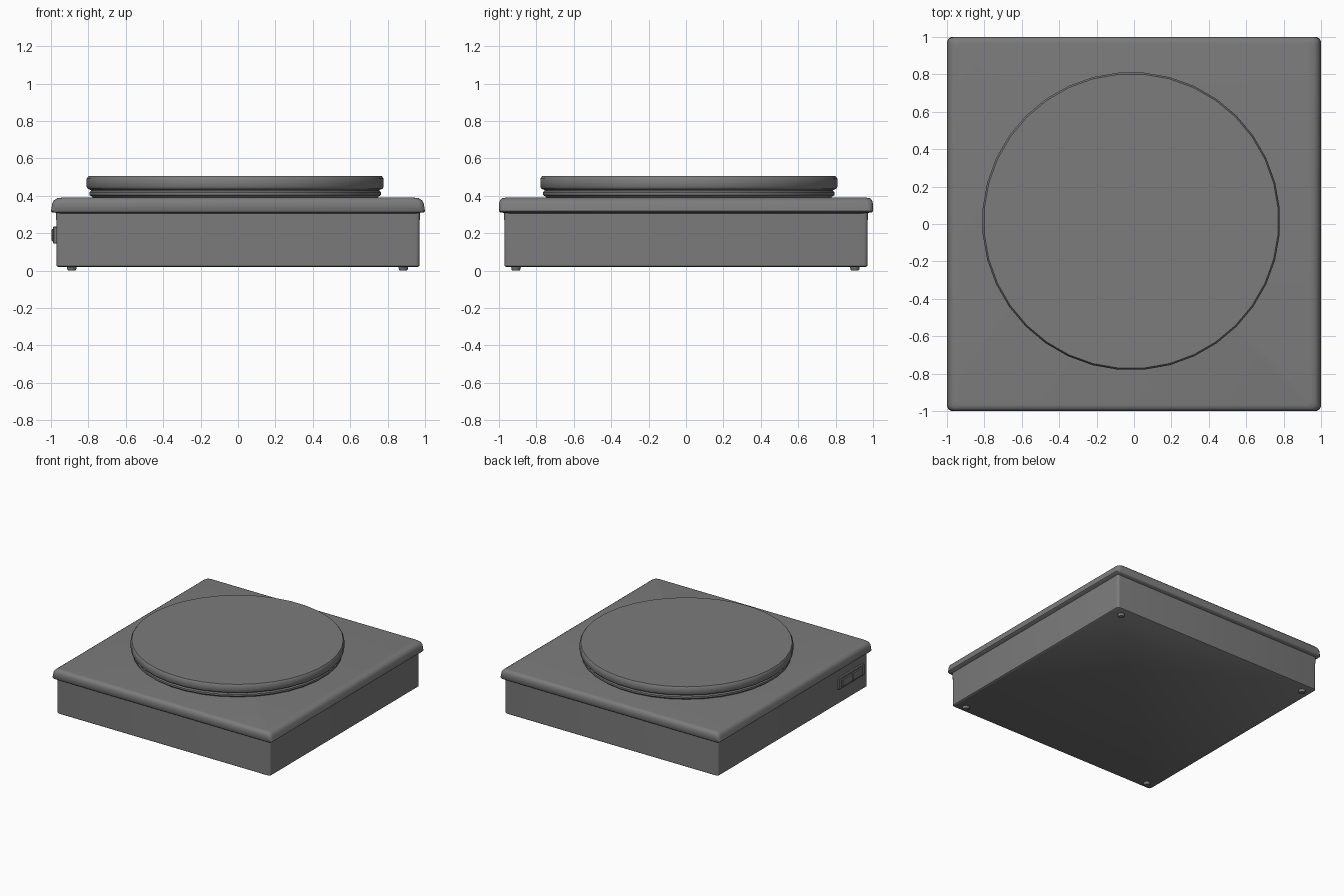
import bpy, bmesh, math

cube = bpy.data.objects.get("Cube")
if cube:
    bpy.data.objects.remove(cube, do_unlink=True)

grey = bpy.data.materials.new("mid grey")
grey.use_nodes = True
colour = (0.2, 0.2, 0.2, 1)
grey.diffuse_color = colour
grey.node_tree.nodes["Principled BSDF"].inputs["Base Color"].default_value = colour


def finish(name, bm, angle=35):
    bmesh.ops.recalc_face_normals(bm, faces=bm.faces)
    mesh = bpy.data.meshes.new(name)
    bm.to_mesh(mesh)
    bm.free()
    obj = bpy.data.objects.new(name, mesh)
    bpy.context.collection.objects.link(obj)
    mesh.materials.append(grey)
    bpy.ops.object.select_all(action='DESELECT')
    obj.select_set(True)
    bpy.context.view_layer.objects.active = obj
    bpy.ops.object.shade_smooth_by_angle(angle=math.radians(angle))
    return obj


def loft(name, loops, angle=35):
    """Skin a stack of closed loops and cap both ends."""
    bm = bmesh.new()
    rings = [[bm.verts.new(p) for p in loop] for loop in loops]
    n = len(rings[0])
    for a, b in zip(rings, rings[1:]):
        for i in range(n):
            j = (i + 1) % n
            bm.faces.new((a[i], a[j], b[j], b[i]))
    bm.faces.new(rings[0])
    bm.faces.new(rings[-1])
    return finish(name, bm, angle)


def rounded_rect(hx, hy, z, r, steps=4):
    pts = []
    for q, (sx, sy) in enumerate(((1, 1), (-1, 1), (-1, -1), (1, -1))):
        for k in range(steps + 1):
            a = math.pi / 2 * (q + k / steps)
            pts.append((sx * (hx - r) + r * math.cos(a),
                        sy * (hy - r) + r * math.sin(a), z))
    return pts


def circle(cx, cy, r, z, n):
    return [(cx + r * math.cos(2 * math.pi * (i + .5) / n),
             cy + r * math.sin(2 * math.pi * (i + .5) / n), z) for i in range(n)]


def box(name, centre, size, bevel):
    bm = bmesh.new()
    bmesh.ops.create_cube(bm, size=1)
    for v in bm.verts:
        v.co = [c + p * s for c, p, s in zip(centre, v.co, size)]
    bmesh.ops.bevel(bm, geom=bm.edges[:], offset=bevel, segments=1, affect='EDGES')
    return finish(name, bm, 20)


# Base housing
loft("base_housing", [rounded_rect(h, h, z, .02) for h, z in
                      ((.962, .02), (.97, .026), (.972, .31))])

# Lid with softened rim
lid = ((.968, .968, .302), (.976, .978, .31), (.994, .995, .312), (1, 1, .318),
       (.993, .999, .36), (.985, .995, .375), (.968, .985, .387), (.945, .968, .39))
loft("lid", [rounded_rect(x, y, z, .03) for x, y, z in lid], 50)

# Round plate with a groove and a collar below it
plate = ((.76, .385), (.768, .396), (.782, .404), (.782, .419), (.774, .427),
         (.774, .431), (.79, .437), (.797, .447), (.797, .492), (.788, .505))
loft("round_plate", [circle(-.015, .015, r, z, 36) for r, z in plate], 40)

# Tapered feet
for side, x in (("right", -.889), ("left", .884)):
    for end, y in (("front", -.909), ("back", .903)):
        loft(f"{end}_{side}_foot",
             [circle(x, y, r, z, 16) for r, z in ((.019, 0), (.024, .006), (.028, .03))])

# Rocker switch on the right side: frame and two keys
box("switch_frame", (-.977, -.745, .19), (.022, .33, .092), .004)
for name, y in (("front_switch_key", -.815), ("back_switch_key", -.675)):
    box(name, (-.985, y, .19), (.024, .134, .066), .005)
